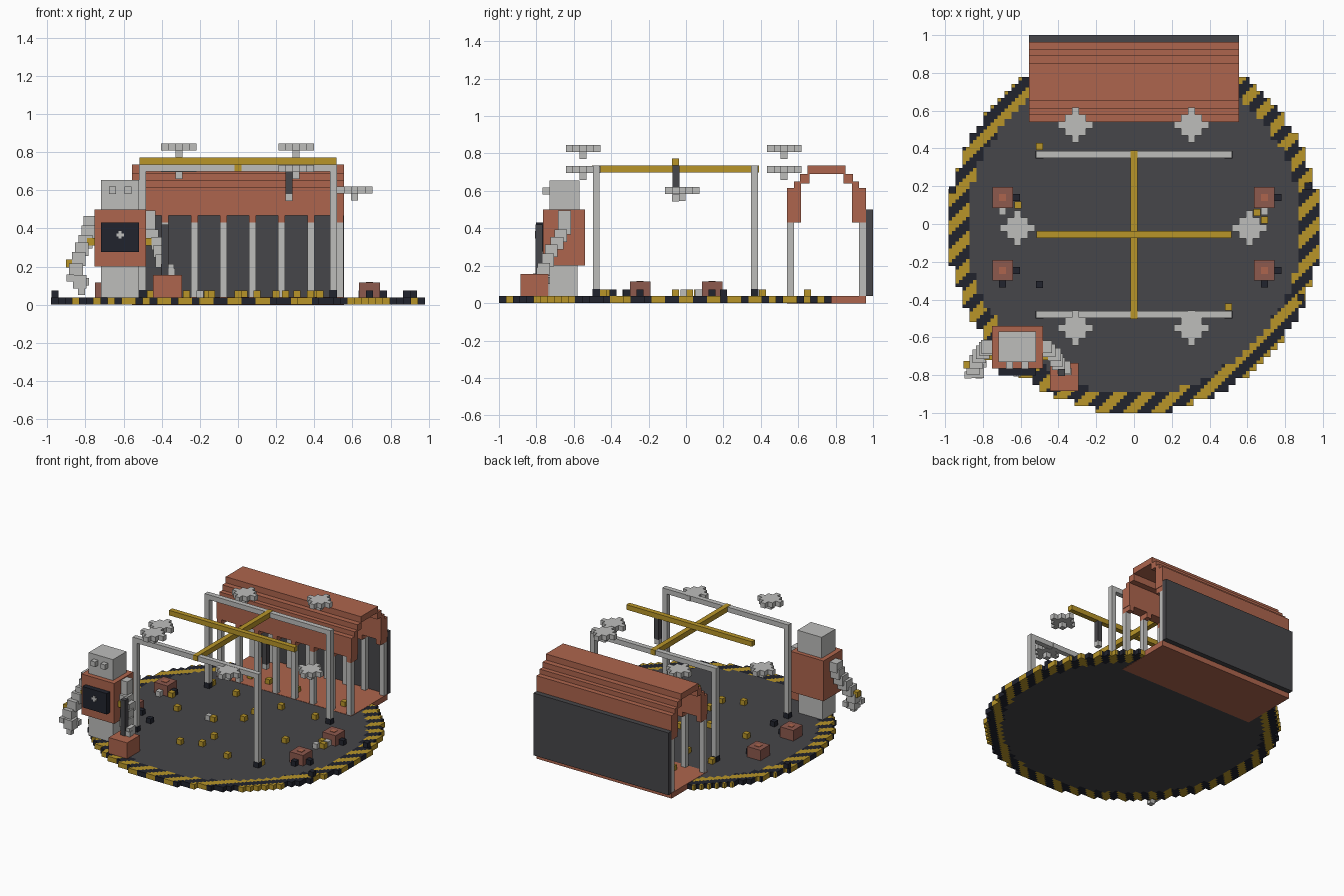
import bpy, bmesh, math
from mathutils import Matrix, Vector

cube = bpy.data.objects.get("Cube")
if cube:
    bpy.data.objects.remove(cube)

V = 2 / 54          # edge of one block
H = V / 2


def material(name, r, g, b):
    m = bpy.data.materials.new(name)
    m.use_nodes = True
    m.diffuse_color = (r, g, b, 1)
    m.node_tree.nodes["Principled BSDF"].inputs["Base Color"].default_value = (r, g, b, 1)
    return m


CHARCOAL = material("charcoal", .062, .061, .067)
NAVY = material("navy_black", .015, .017, .027)
YELLOW = material("mustard_yellow", .48, .3, .022)
STEEL = material("pale_steel", .51, .51, .5)
BRICK = material("brick_orange", .42, .13, .075)
DUSTY = material("dusty_brick", .27, .1, .075)


def finish(name, bm, *mats):
    bmesh.ops.recalc_face_normals(bm, faces=bm.faces)
    me = bpy.data.meshes.new(name)
    bm.to_mesh(me)
    bm.free()
    for m in mats:
        me.materials.append(m)
    ob = bpy.data.objects.new(name, me)
    bpy.context.collection.objects.link(ob)


def boxes(name, mat, spans):
    """One object from (x0, x1, y0, y1, z0, z1) boxes."""
    bm = bmesh.new()
    for x0, x1, y0, y1, z0, z1 in spans:
        mid = Vector((x0 + x1, y0 + y1, z0 + z1)) / 2
        size = Vector((x1 - x0, y1 - y0, z1 - z0))
        bmesh.ops.create_cube(bm, size=1, matrix=Matrix.LocRotScale(mid, None, size))
    finish(name, bm, mat)


def blocks(name, mat, points, r=H):
    """Single blocks of half-size r, given by centre."""
    boxes(name, mat, [(x - r, x + r, y - r, y + r, z - r, z + r) for x, y, z in points])


# Round platform with a diagonal hazard-striped rim
bm = bmesh.new()
bmesh.ops.create_grid(bm, x_segments=106, y_segments=106, size=26.5 * V,
                      matrix=Matrix.Translation((0, -H, 0)))
outside = []
for f in bm.faces:
    c = f.calc_center_median()
    radius = math.hypot(round(c.x / V), round((c.y + H) / V))
    if radius > 26.5:
        outside.append(f)
    elif radius > 23.8:
        dark = math.cos(math.tau * (c.x - c.y - .905) / (4 * V)) > 0
        f.material_index = 1 if dark else 2
bmesh.ops.delete(bm, geom=outside, context='FACES')
top = bmesh.ops.extrude_face_region(bm, geom=bm.faces[:], use_keep_orig=True)["geom"]
bmesh.ops.translate(bm, vec=(0, 0, V), verts=[v for v in top if isinstance(v, bmesh.types.BMVert)])
finish("platform", bm, CHARCOAL, NAVY, YELLOW)

# Workshop: floor, back wall, posts and stepped arch roof
W = .556
Y0, Y1 = .54, .963
EAVE = .43
boxes("workshop_floor", BRICK, [(-W, W, Y0, Y1, -.002, V + .002)])
boxes("workshop_back_wall", CHARCOAL, [(-W, W, Y1, 1, V, .5)])
post_x = [(i - 3.5) * .1527 for i in range(8)]
boxes("workshop_posts", STEEL, [(x - H, x + H, y, y + V, V, EAVE)
                                for x in post_x for y in (Y0, Y1 - V)])
roof = []
steps = [(0, .075, EAVE + V, .615), (V, .075, .6, .65), (.07, .12, .64, .69)]
for near, far, low, high in steps:
    roof.append((-W, W, Y0 + near, Y0 + far, low, high))
    roof.append((-W, W, Y1 - far, Y1 - near, low, high))
roof.append((-W, W, Y0 + .11, Y1 - .11, .69, .735))
for x in post_x:
    for y in (Y0, Y1 - .075):
        roof.append((x - H, x + H, y, y + .075, EAVE, EAVE + V))
boxes("workshop_roof", BRICK, roof)

# Gantry frame with travelling beams and a hanging tool
TOP = .735
frame_y = (-.48, .367)
frame = [(x - H, x + H, y - H, y + H, V, TOP) for x in (-.5, .5) for y in frame_y]
frame += [(-.517, .517, y - H, y + H, TOP - V, TOP) for y in frame_y]
boxes("gantry_frame", STEEL, frame)
blocks("gantry_feet", NAVY, [(x, y, V + H) for x in (-.5, .5) for y in frame_y], H + .002)
boxes("gantry_long_beam", YELLOW, [(-H, H, -.502, .389, TOP - V, TOP + .002)])
boxes("gantry_cross_beam", YELLOW, [(-.517, .517, -.055 - H, -.055 + H, TOP, TOP + V)])
boxes("tool_shaft", CHARCOAL, [(.25, .287, -.073, -.036, .58, TOP)])
blocks("tool_tip", STEEL, [(.268, -.055, .562)])

# Hovering diamond-shaped plates, each with a stub below
HIGH, LOW, SIDE = .827, .715, .602
hovers = [(-.31, -.55, HIGH), (.305, .525, HIGH), (-.31, .525, LOW),
          (.305, -.55, LOW), (-.617, -.02, SIDE), (.612, -.02, SIDE)]
for n, (x, y, z) in enumerate(hovers):
    rows = []
    for j in range(-2, 3):
        half = (2.5 - abs(j)) * V
        rows.append((x - half, x + half, y + j * V - H, y + j * V + H, z - H, z + H))
    rows.append((x - H, x + H, y - H, y + H, z - 3 * H, z - H))
    boxes(f"hover_plate_{n + 1}", STEEL, rows)

# Robot body
RX = -.618
boxes("robot_legs", STEEL, [(RX - .1, RX + .1, -.73, -.58, V, .2)])
boxes("robot_torso", BRICK, [(RX - .135, RX + .135, -.765, -.54, .2, .5)])
boxes("robot_head", STEEL, [(RX - .1, RX + .1, -.73, -.57, .5, .655)])
blocks("robot_eyes", STEEL, [(RX + s * .04, -.748, .6) for s in (-1, 1)])
boxes("robot_chest_plate", NAVY, [(RX - .1, RX + .1, -.803, -.765, .275, .43)])
boxes("robot_chest_light", STEEL, [(RX - .02, RX + .02, -.808, -.803, .358, .374),
                                   (RX - .008, RX + .008, -.808, -.803, .346, .386)])

# Robot arms, stepping outwards and forwards from the shoulder
raised = [(-.467, -.65, .46), (-.467, -.65, .4), (-.45, -.67, .36), (-.42, -.69, .32),
          (-.41, -.72, .28), (-.4, -.74, .23), (-.37, -.76, .18)]
lowered = [(-.775, -.65, .43), (-.785, -.66, .38), (-.8, -.68, .33), (-.82, -.7, .29),
           (-.835, -.73, .24), (-.85, -.76, .18), (-.83, -.78, .12)]
blocks("robot_left_arm", STEEL, raised, .034)
blocks("robot_right_arm", STEEL, lowered, .036)
blocks("robot_fingers", STEEL, [(-.88, -.8, .14), (-.82, -.8, .07), (-.8, -.74, .12), (-.35, -.78, .172)])
blocks("robot_joints", YELLOW, [(-.882, -.745, .215), (-.771, -.7, .33), (-.467, -.7, .33)], H + .002)

# Tool chest with an upright handle beside the robot
boxes("tool_chest", BRICK, [(-.445, -.293, -.885, -.735, V, .155)])
boxes("tool_handle", CHARCOAL, [(-.402, -.365, -.805, -.768, .155, .42)])

# Four crates with small parts around them
crates, caps, dark_bits, pale_bits = [], [], [], []
LOW_Z = V + H
for x in (-.695, .69):
    for y in (-.245, .14):
        crates.append((x - .055, x + .055, y - .055, y + .055, V, .115))
        caps.append((x - H, x + H, y - H, y + H, .115, .118))
        dark_bits.append((x + .073, y, LOW_Z))
        (pale_bits if y > 0 else dark_bits).append((x, y - .073, LOW_Z))
boxes("crates", DUSTY, crates)
boxes("crate_caps", BRICK, caps)
blocks("dark_parts", NAVY, dark_bits + [(-.5, -.32, LOW_Z), (.885, -.39, LOW_Z),
                                        (.92, .2, LOW_Z), (-.96, .18, LOW_Z)])
blocks("pale_parts", STEEL, pale_bits + [(-.2, -.055, LOW_Z), (.65, -.01, LOW_Z)])

# Loose yellow blocks lying below the beams and in the workshop
spots = [(x, -.055) for x in (-.46, -.16, .2, .43)]
spots += [(0, y) for y in (-.42, -.28, .07, .2)]
spots += [(x, -.48) for x in (-.14, .25)]
spots += [(x, .367) for x in (-.27, .1, .38)]
spots += [(x, .65) for x in (-.35, -.2, .03, .31, .42)]
spots += [(-.5, .41), (.5, -.44), (-.615, .1), (.65, .06), (.69, .02)]
blocks("loose_blocks", YELLOW, [(x, y, LOW_Z) for x, y in spots])
